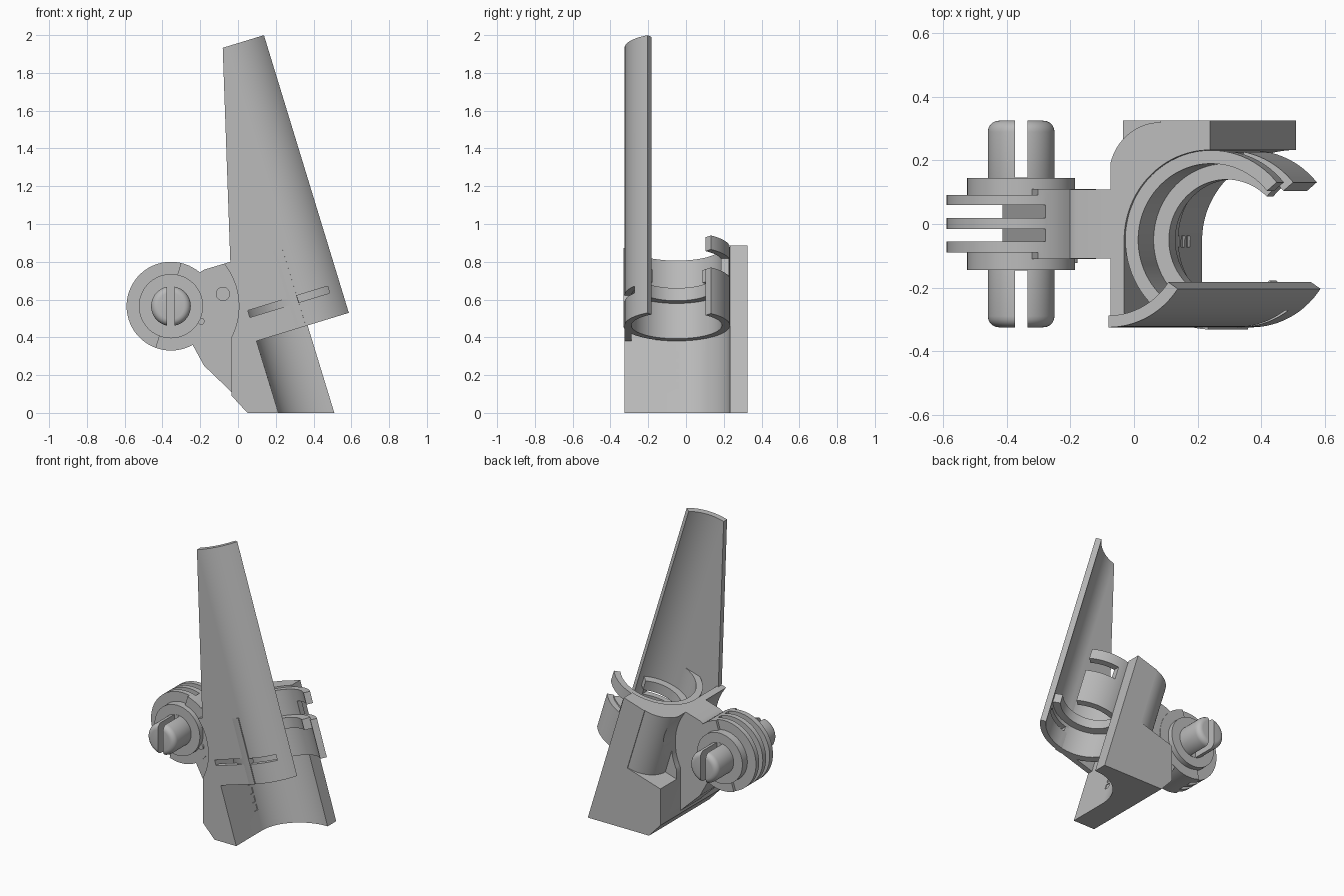
import bpy, bmesh
from math import radians, cos, sin
from mathutils import Vector, Matrix

if "Cube" in bpy.data.objects:
    bpy.data.objects.remove(bpy.data.objects["Cube"])

grey = bpy.data.materials.new("plain_grey")
grey.use_nodes = True
COLOUR = (0.5, 0.5, 0.5, 1)
grey.diffuse_color = COLOUR
grey.node_tree.nodes["Principled BSDF"].inputs["Base Color"].default_value = COLOUR

LEAN = Matrix.Rotation(radians(-17), 3, 'Y')    # tilted frame of the holder
AXIS = (0.488, -0.05)                           # bore centre in that frame
PIVOT = (-0.355, 0.565)                         # hinge centre, x and z
TOP, FLOOR = 0.777, 0.335


def arc(centre, r, a0, a1, n=32):
    return [(centre[0] + r * cos(radians(a0 + (a1 - a0) * i / n)),
             centre[1] + r * sin(radians(a0 + (a1 - a0) * i / n))) for i in range(n + 1)]


def prism(name, pts, lo, hi, along='Y', lean=False):
    """Extrude a 2D outline along Y (outline in x, z) or Z (outline in x, y)."""
    bm = bmesh.new()
    rings = []
    for d in (lo, hi):
        co = [Vector((u, d, v) if along == 'Y' else (u, v, d)) for u, v in pts]
        rings.append([bm.verts.new(LEAN @ c if lean else c) for c in co])
    a, b = rings
    bm.faces.new(a)
    bm.faces.new(b[::-1])
    for i in range(len(pts)):
        j = (i + 1) % len(pts)
        bm.faces.new((a[i], b[i], b[j], a[j]))
    bmesh.ops.recalc_face_normals(bm, faces=bm.faces)
    me = bpy.data.meshes.new(name)
    bm.to_mesh(me)
    bm.free()
    me.materials.append(grey)
    ob = bpy.data.objects.new(name, me)
    bpy.context.collection.objects.link(ob)
    return ob


def rect(u0, u1, v0, v1):
    return [(u0, v0), (u1, v0), (u1, v1), (u0, v1)]


def disc(name, r, lo, hi, centre=PIVOT):
    return prism(name, arc(centre, r, 0, 354, 59), lo, hi)


def activate(ob):
    bpy.ops.object.select_all(action='DESELECT')
    ob.select_set(True)
    bpy.context.view_layer.objects.active = ob


def boolean(ob, other, op='DIFFERENCE'):
    activate(ob)
    m = ob.modifiers.new("cut", 'BOOLEAN')
    m.operation, m.solver, m.object = op, 'EXACT', other
    bpy.ops.object.modifier_apply(modifier=m.name)
    bpy.data.objects.remove(other)


def c_ring(name, r0, r1, a0, a1, lo, hi):
    pts = arc(AXIS, r1, a0, a1, 56) + arc(AXIS, r0, a1, a0, 56)
    return prism(name, pts, lo, hi, 'Z', True)


def smooth(ob):
    activate(ob)
    bpy.ops.object.shade_smooth_by_angle(angle=radians(30))


parts = []

# Main block with tilted top and right face
def at(a, b):
    p = LEAN @ Vector((a, 0, b))
    return p.x, p.z

top_left = (-0.08, (TOP - 0.08 * sin(radians(17))) / cos(radians(17)))
body = prism("main_block", [(0.05, 0), (0.51, 0), at(0.488, TOP), top_left,
                            (-0.08, 0.6), (-0.035, 0.6), (-0.035, 0.092)], -0.325, 0.325)

# Bore: rounded at the back, open at the front below the floor level
bore = arc(AXIS, 0.283, 90, 180)
for y, lo, hi in ((-0.5, -0.6, FLOOR), (-0.288, FLOOR - 0.01, 1.0)):
    boolean(body, prism("bore_cutter", bore + [(0.205, y), (0.9, y), (0.9, 0.233)],
                        lo, hi, 'Z', True))

# Rounded back corner and clearance around the hinge
corner = arc((0.325, 0.15), 0.17, 180, 90) + [(0.325, 0.5), (-0.2, 0.5), (-0.2, 0.15)]
boolean(body, prism("corner_cutter", corner, FLOOR, 1.1, 'Z', True))
boolean(body, disc("clearance_cutter", 0.36, -0.5, 0.5))

# Small square sockets in the bore wall
for z in (0.145, 0.197, 0.25, 0.307):
    x = (0.205 - 0.292 * z) / 0.956
    boolean(body, prism("socket_cutter", rect(x - 0.03, x + 0.05, z - 0.018, z + 0.018),
                        -0.072, -0.038))
parts.append(body)

# Tall front shield, flat on the left and curved on the right
outline = ([(0.195, -0.325)] + arc(AXIS, 0.275, 270, 326)
           + arc(AXIS, 0.238, 326, 270) + [(0.195, -0.288)])
shield = prism("front_shield", outline, FLOOR, 1.872, 'Z', True)
boolean(shield, prism("taper_cutter", [(0.195, TOP), (0.488, 1.873), (0.488, 2.1),
                                       (-0.2, 2.1), (-0.2, TOP)], -0.6, 0.2, 'Y', True))
parts.append(shield)

# Clip sleeve with a notch in its free back finger
sleeve = c_ring("clip_sleeve", 0.24, 0.282, 40, 268, FLOOR, TOP - 0.01)
boolean(sleeve, prism("notch_cutter", rect(0.54, 0.9, 0.59, 0.69), 0, 0.5, 'Y', True))
parts.append(sleeve)
parts.append(c_ring("inner_clip_ring", 0.19, 0.245, 46, 318, 0.53, 0.6))

# Long slot through the shield and the wall behind it
for ob in (body, shield):
    boolean(ob, prism("slot_cutter", rect(0.208, 0.65, 0.465, 0.503), -0.6, -0.2, 'Y', True))

# Arm joining the block to the hinge
arm = prism("hinge_arm", [(0.06, 0.02), (-0.18, 0.25), (-0.24, 0.36), PIVOT, (-0.2, 0.745),
                          (-0.18, 0.758), top_left, at(0.2, TOP), at(0.2, 0.0)], -0.108, 0.108)
boolean(arm, disc("hinge_barrel", 0.235, -0.11, 0.11), 'UNION')
boolean(arm, disc("hole_cutter", 0.035, -0.2, -0.07, (-0.08, 0.63)))


# Fork slots and side recesses, opening to the left of a tilted line
def left_of(x):
    return [(x + 0.09, 0.9), (-0.9, 0.9), (-0.9, 0.2), (x - 0.12, 0.2)]


for x, lo, hi in ((-0.335, -0.055, -0.016), (-0.335, 0.019, 0.059),
                  (-0.36, 0.092, 0.2), (-0.36, -0.2, -0.09)):
    boolean(arm, prism("fork_cutter", left_of(x), lo, hi))
parts.append(arm)
parts.append(disc("locking_peg", 0.018, -0.122, -0.1, (-0.195, 0.485)))

# Washers and slotted rounded pins on both sides
for side, s in (("front", -1), ("back", 1)):
    lo, hi = sorted((s * 0.085, s * 0.145))
    parts.append(disc(side + "_washer", 0.17, lo, hi))
    lo, hi = sorted((s * 0.1, s * 0.325))
    pin = disc(side + "_pin", 0.105, lo, hi)
    activate(pin)
    bev = pin.modifiers.new("round_end", 'BEVEL')
    bev.width, bev.segments, bev.limit_method = 0.035, 5, 'ANGLE'
    bev.angle_limit = radians(50)
    bpy.ops.object.modifier_apply(modifier=bev.name)
    lo, hi = sorted((s * 0.147, s * 0.5))
    boolean(pin, prism("pin_slot_cutter", rect(-0.375, -0.335, 0.3, 0.9), lo, hi))
    parts.append(pin)

for ob in parts:
    smooth(ob)
